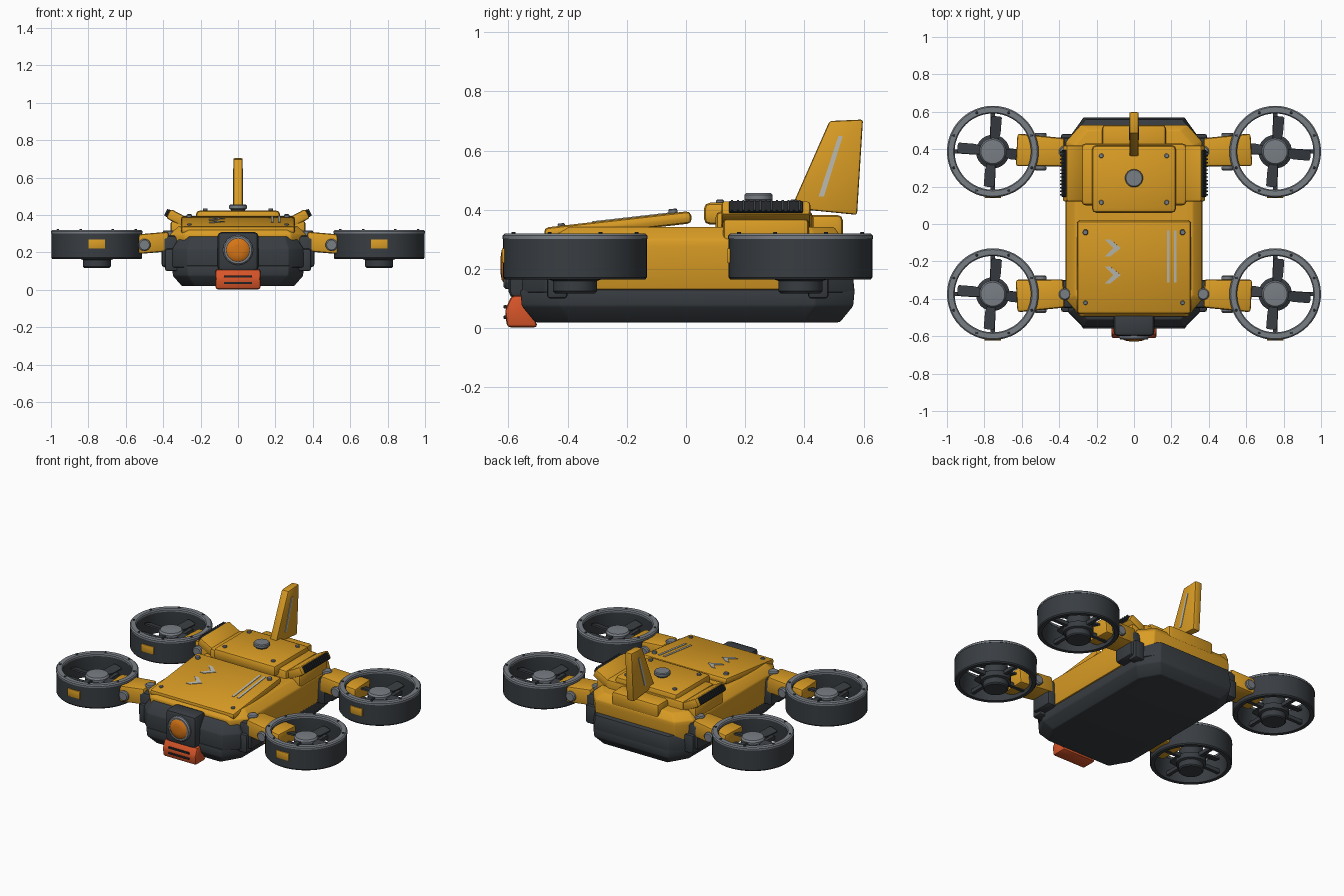
import bpy, bmesh, math
from mathutils import Matrix, Vector

if "Cube" in bpy.data.objects:
    bpy.data.objects.remove(bpy.data.objects["Cube"])

def material(name, col):
    m = bpy.data.materials.new(name)
    m.diffuse_color = (*col, 1)
    m.use_nodes = True
    m.node_tree.nodes["Principled BSDF"].inputs["Base Color"].default_value = m.diffuse_color
    return m

GOLD = material("amber paint", (0.70, 0.335, 0.018))
DARK = material("charcoal", (0.040, 0.047, 0.054))
GREY = material("steel grey", (0.19, 0.21, 0.235))
PALE = material("pale marking", (0.50, 0.50, 0.45))
LENS = material("orange lens", (0.68, 0.18, 0.008))
RED = material("red orange", (0.68, 0.09, 0.022))
BLACK = material("black vent", (0.016, 0.018, 0.02))

def T(x, y, z):
    return Matrix.Translation((x, y, z))

def R(deg, axis):
    return Matrix.Rotation(math.radians(deg), 4, axis)

def finish(name, bm, mat, mtx=Matrix(), bevel=0, seg=2):
    bmesh.ops.recalc_face_normals(bm, faces=bm.faces)
    if bevel:
        edges = [e for e in bm.edges if e.calc_face_angle(0) > 0.3]
        bmesh.ops.bevel(bm, geom=edges, offset=bevel, segments=seg, affect='EDGES', profile=0.5)
    bm.transform(mtx)
    bmesh.ops.recalc_face_normals(bm, faces=bm.faces)
    me = bpy.data.meshes.new(name)
    bm.to_mesh(me)
    bm.free()
    me.shade_smooth()
    me.set_sharp_from_angle(angle=math.radians(32))
    me.materials.append(mat)
    ob = bpy.data.objects.new(name, me)
    bpy.context.collection.objects.link(ob)
    return ob

def box(name, mtx, size, mat, bevel=0, seg=2):
    bm = bmesh.new()
    bmesh.ops.create_cube(bm, size=1, matrix=Matrix.Diagonal((*size, 1)))
    return finish(name, bm, mat, mtx, bevel, seg)

def loft(name, rings, mat, mtx=Matrix(), bevel=0):
    bm = bmesh.new()
    loops = [[bm.verts.new(p) for p in r] for r in rings]
    n = len(loops[0])
    for a, b in zip(loops, loops[1:]):
        for i in range(n):
            bm.faces.new((a[i], a[(i + 1) % n], b[(i + 1) % n], b[i]))
    bm.faces.new(loops[0])
    bm.faces.new(loops[-1])
    return finish(name, bm, mat, mtx, bevel)

def octagon(w, y0, y1, cx, cy, z):
    return [(w - cx, y0, z), (w, y0 + cy, z), (w, y1 - cy, z), (w - cx, y1, z),
            (cx - w, y1, z), (-w, y1 - cy, z), (-w, y0 + cy, z), (cx - w, y0, z)]

def prism(name, outline, depth, mat, mtx=Matrix(), bevel=0):
    """Outline in local xy, thickness along local z."""
    return loft(name, [[(x, y, z) for x, y in outline] for z in (-depth / 2, depth / 2)],
                mat, mtx, bevel)

def lathe(name, profile, mat, mtx=Matrix(), n=32, closed=False):
    bm = bmesh.new()
    rings = [[bm.verts.new((r * math.cos(a), r * math.sin(a), z))
              for a in (2 * math.pi * i / n for i in range(n))] for r, z in profile]
    pairs = list(zip(rings, rings[1:])) + ([(rings[-1], rings[0])] if closed else [])
    for a, b in pairs:
        for i in range(n):
            bm.faces.new((a[i], a[(i + 1) % n], b[(i + 1) % n], b[i]))
    if not closed:
        bm.faces.new(rings[0])
        bm.faces.new(rings[-1])
    return finish(name, bm, mat, mtx)

def disc(name, r, h, mat, mtx, n=32):
    c = min(r, h) * 0.2
    return lathe(name, [(r - c, -h / 2), (r, c - h / 2), (r, h / 2 - c), (r - c, h / 2)], mat, mtx, n)

# Lower hull, end bulkheads and upper shell
loft("lower_hull", [octagon(0.30, -0.51, 0.52, 0.07, 0.12, 0.02),
                    octagon(0.348, -0.555, 0.565, 0.08, 0.13, 0.075),
                    octagon(0.352, -0.56, 0.57, 0.08, 0.13, 0.13)], DARK, bevel=0.006)
loft("front_bulkhead", [octagon(0.35, -0.555, -0.30, 0.08, 0.08, 0.12),
                        octagon(0.35, -0.55, -0.30, 0.08, 0.08, 0.22),
                        octagon(0.31, -0.51, -0.34, 0.06, 0.06, 0.285)], DARK, bevel=0.006)
loft("rear_bulkhead", [octagon(0.35, 0.32, 0.57, 0.08, 0.11, 0.12),
                       octagon(0.34, 0.32, 0.56, 0.08, 0.11, 0.215)], DARK, bevel=0.006)
loft("upper_shell", [octagon(0.357, -0.465, 0.52, 0.07, 0.09, 0.13),
                     octagon(0.365, -0.495, 0.53, 0.08, 0.09, 0.275),
                     octagon(0.362, -0.495, 0.53, 0.08, 0.09, 0.30),
                     octagon(0.315, -0.46, 0.50, 0.07, 0.08, 0.342)], GOLD, bevel=0.006)

# Sloping hood with painted markings and bolts
hood = T(0, -0.23, 0.347) @ R(6.5, 'X')
box("hood_panel", hood, (0.61, 0.50, 0.042), GOLD, 0.016)
chevron = [(-0.04, 0.045), (-0.012, 0.045), (0.045, 0), (-0.012, -0.045),
           (-0.04, -0.045), (0.005, 0)]
for y in (0.105, -0.04):
    prism("hood_chevron", chevron, 0.004, PALE, hood @ T(-0.115, y, 0.022))
for x in (0.183, 0.22):
    box("hood_stripe", hood @ T(x, 0.06, 0.022), (0.014, 0.28, 0.004), PALE)
for s in (-1, 1):
    disc("hood_bolt", 0.015, 0.018, GREY, hood @ T(s * 0.26, 0.19, 0.026), 12)
    disc("hood_bolt", 0.012, 0.012, GREY, hood @ T(s * 0.26, -0.19, 0.023), 12)

# Rear deck, step and cap
box("deck_base", T(0, 0.265, 0.335), (0.56, 0.33, 0.12), GOLD, 0.02)
box("deck_cover", T(0, 0.24, 0.387), (0.45, 0.36, 0.075), GOLD, 0.022)
box("tail_step", T(0, 0.455, 0.335), (0.34, 0.15, 0.095), GOLD, 0.018)
disc("deck_cap", 0.048, 0.026, GREY, T(0, 0.245, 0.443))
disc("deck_cap_stem", 0.038, 0.02, DARK, T(0, 0.245, 0.425))
for x in (-0.175, 0.175):
    for y in (0.115, 0.365):
        disc("deck_bolt", 0.013, 0.012, GREY, T(x, y, 0.428), 12)

# Side vent pods
for s in (-1, 1):
    box("vent_mount", T(s * 0.305, 0.27, 0.32), (0.11, 0.29, 0.10), GOLD, 0.015)
    pod = T(s * 0.315, 0.27, 0.378) @ R(-s * 28, 'Y')
    box("vent_pod", pod, (0.13, 0.30, 0.055), GOLD, 0.012)
    box("vent_core", pod @ T(s * 0.062, 0, 0), (0.024, 0.25, 0.042), BLACK, 0.004)
    for i in range(13):
        box("vent_slat", pod @ T(s * 0.07, -0.114 + i * 0.019, 0), (0.022, 0.007, 0.038), DARK)

# Tail fin: local xy maps to world yz
side = Matrix(((0, 0, 1, 0), (1, 0, 0, 0), (0, 1, 0, 0), (0, 0, 0, 1)))
prism("tail_fin", [(0.355, 0.405), (0.485, 0.70), (0.598, 0.705), (0.578, 0.383)],
      0.05, GOLD, side, 0.008)
for s in (-1, 1):
    prism("fin_stripe", [(0.448, 0.445), (0.515, 0.65), (0.53, 0.65), (0.466, 0.445)],
          0.004, PALE, T(s * 0.026, 0, 0) @ side)

# Headlamp and bumper
front = R(90, 'X')
box("lamp_housing", T(0, -0.54, 0.205), (0.22, 0.12, 0.21), DARK, 0.025)
lathe("lamp_ring", [(0.08, 0), (0.08, 0.014), (0.073, 0.022), (0.062, 0.022), (0.062, 0)],
      GREY, T(0, -0.595, 0.213) @ front, 32, True)
lathe("lamp_lens", [(0.063, 0), (0.063, 0.018), (0.05, 0.028), (0.025, 0.032)],
      LENS, T(0, -0.595, 0.213) @ front)
prism("bumper", [(-0.50, 0.003), (-0.605, 0.003), (-0.612, 0.06), (-0.59, 0.11), (-0.54, 0.11)],
      0.24, RED, side, 0.012)
for z in (0.037, 0.072):
    box("bumper_slot", T(0, -0.61, z), (0.15, 0.012, 0.011), BLACK, 0.002)

# Arms and ducted rotors, one at each corner
for s in (-1, 1):
    for y in (-0.375, 0.387):
        e = 1 if y > 0 else -1
        box("arm_bracket", T(s * 0.365, y, 0.205), (0.09, 0.15, 0.17), DARK, 0.02)
        box("arm_gusset", T(s * 0.355, y + e * 0.06, 0.16), (0.07, 0.07, 0.12), DARK, 0.012)
        disc("arm_pivot", 0.032, 0.06, GREY, T(s * 0.37, y, 0.288), 20)
        arm = T(s * 0.50, y + 0.003 * e, 0.247) @ R(s * 5, 'Y') @ R(s * e * 3, 'Z')
        w = 0.075
        prism("arm", [(-s * 0.13, -w), (s * 0.125, -w - 0.012),
                      (s * 0.125, w + 0.012), (-s * 0.13, w)], 0.105, GOLD, arm, 0.014)
        disc("arm_joint", 0.033, 0.20, GREY, T(s * 0.50, y, 0.24) @ front, 20)

        c = T(s * 0.755, y, 0)
        lathe("duct", [(0.238, 0.165), (0.243, 0.172), (0.243, 0.305), (0.207, 0.305),
                       (0.207, 0.25), (0.215, 0.165)], DARK, c, 48, True)
        lathe("duct_lip", [(0.245, 0.302), (0.245, 0.313), (0.238, 0.32), (0.21, 0.32),
                           (0.204, 0.313), (0.204, 0.302)], GREY, c, 48, True)
        for i in range(8):
            spot = c @ R(22.5 + 45 * i, 'Z') @ T(0.225, 0, 0.321)
            disc("lip_bolt", 0.007, 0.008, DARK, spot, 8)
        box("duct_plate", c @ T(0, -0.241, 0.245), (0.09, 0.012, 0.05), GOLD, 0.003)

        # Motor, struts and blades
        lathe("motor", [(0.068, 0.118), (0.075, 0.125), (0.075, 0.16), (0.09, 0.165),
                        (0.09, 0.20), (0.072, 0.21), (0.072, 0.262)], DARK, c)
        lathe("rotor_hub", [(0.072, 0.255), (0.072, 0.272), (0.064, 0.283), (0.02, 0.286)], GREY, c)
        for i in range(4):
            box("motor_strut", c @ R(90 * i, 'Z') @ T(0.148, 0, 0.195), (0.14, 0.022, 0.025), DARK)
            blade = c @ R(-6 + 90 * i, 'Z') @ T(0.06, 0, 0.262) @ R(14, 'X')
            prism("rotor_blade", [(0, -0.022), (0.04, -0.031), (0.125, -0.029), (0.13, -0.02),
                                  (0.13, 0.022), (0.12, 0.029), (0.04, 0.026), (0, 0.02)],
                  0.01, DARK, blade)
